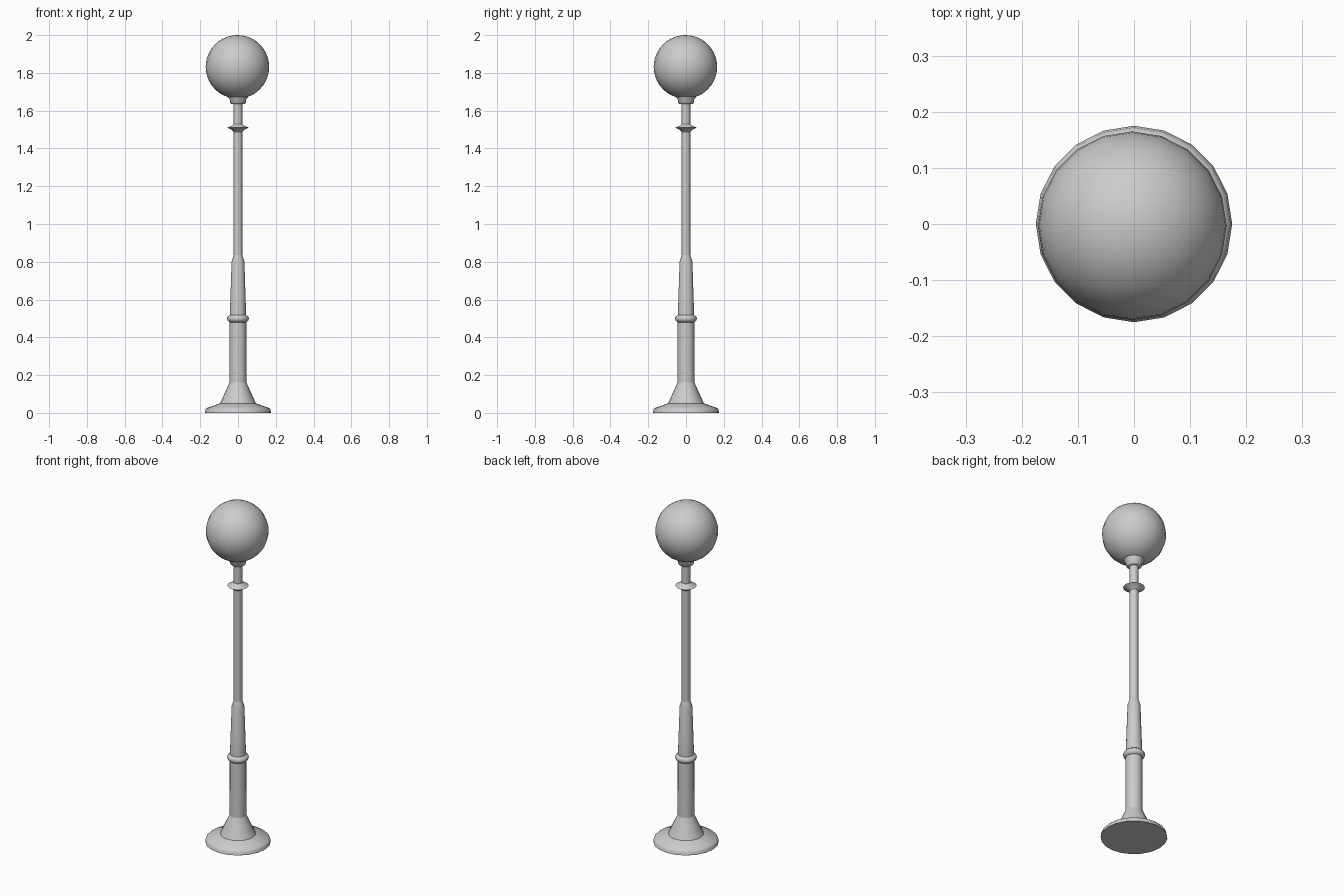
import bpy, bmesh
from math import cos, sin, pi, radians

SIDES = 20

cube = bpy.data.objects.get("Cube")
if cube:
    bpy.data.objects.remove(cube, do_unlink=True)

grey = bpy.data.materials.new("plain grey")
grey.use_nodes = True
colour = (0.6, 0.6, 0.6, 1)
grey.diffuse_color = colour
grey.node_tree.nodes["Principled BSDF"].inputs["Base Color"].default_value = colour


def finish(name, bm, angle):
    mesh = bpy.data.meshes.new(name)
    bmesh.ops.recalc_face_normals(bm, faces=bm.faces)
    bm.to_mesh(mesh)
    bm.free()
    mesh.materials.append(grey)
    obj = bpy.data.objects.new(name, mesh)
    bpy.context.collection.objects.link(obj)
    bpy.ops.object.select_all(action='DESELECT')
    obj.select_set(True)
    bpy.context.view_layer.objects.active = obj
    bpy.ops.object.shade_smooth_by_angle(angle=radians(angle))
    return obj


def lathe(name, profile, angle=35):
    """Turn a (radius, height) profile around z and cap both ends."""
    bm = bmesh.new()
    rings = [[bm.verts.new((r * cos(2 * pi * i / SIDES), r * sin(2 * pi * i / SIDES), z))
              for i in range(SIDES)] for r, z in profile]
    for low, high in zip(rings, rings[1:]):
        for i in range(SIDES):
            j = (i + 1) % SIDES
            bm.faces.new((low[i], low[j], high[j], high[i]))
    bm.faces.new(rings[0][::-1])
    bm.faces.new(rings[-1])
    return finish(name, bm, angle)


# Flared foot
lathe("base", [(0.175, 0), (0.172, 0.018), (0.165, 0.026), (0.095, 0.05), (0.045, 0.16)])

# Thick lower shaft with a bevelled top
lathe("lower_shaft", [(0.045, 0.16), (0.044, 0.49), (0.034, 0.8), (0.023, 0.835)])

# Rounded band around the lower shaft
lathe("lower_band", [(0.042, 0.478), (0.055, 0.489), (0.058, 0.5),
                     (0.055, 0.509), (0.042, 0.52)], 60)

# Slim upper pole
lathe("upper_pole", [(0.023, 0.82), (0.023, 1.645)])

# Thin sharp-edged collar
lathe("upper_collar", [(0.023, 1.488), (0.03, 1.496), (0.057, 1.51),
                       (0.03, 1.522), (0.023, 1.53)])

# Cup holding the globe
lathe("globe_holder", [(0.033, 1.634), (0.041, 1.64), (0.043, 1.657),
                       (0.055, 1.675), (0.06, 1.69)], 60)

# Globe
bm = bmesh.new()
bmesh.ops.create_uvsphere(bm, u_segments=SIDES, v_segments=SIDES, radius=0.168)
globe = finish("globe", bm, 60)
globe.location = (-0.003, -0.003, 1.832)
